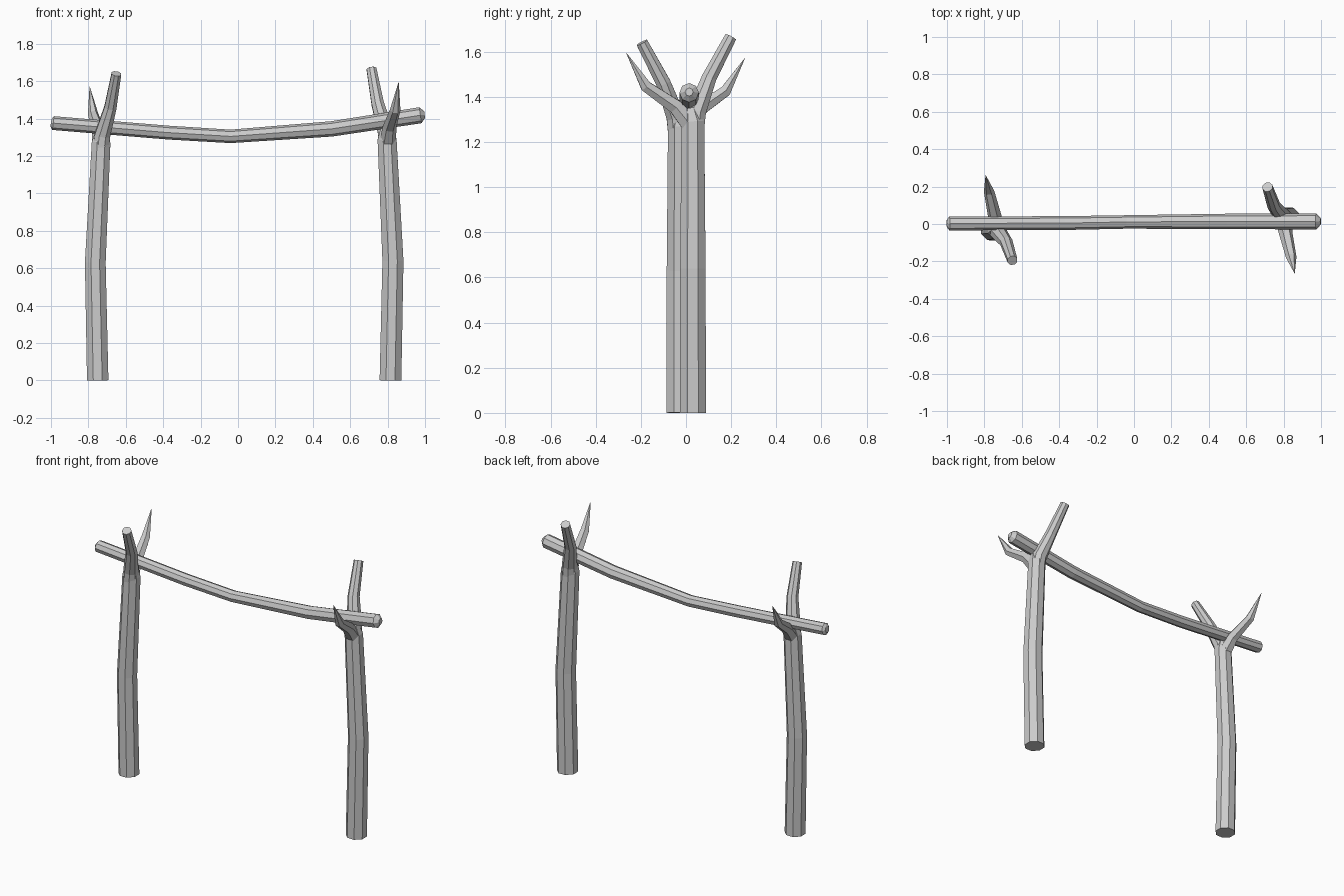
import bpy
import bmesh
from math import cos, sin, pi
from mathutils import Matrix, Vector

cube = bpy.data.objects.get("Cube")
if cube:
    bpy.data.objects.remove(cube, do_unlink=True)

# Single plain grey
grey = bpy.data.materials.new("plain_grey")
grey.use_nodes = True
GREY = (0.6, 0.6, 0.6, 1)
grey.diffuse_color = GREY
grey.node_tree.nodes["Principled BSDF"].inputs["Base Color"].default_value = GREY


def make_branch(name, path, sides, ref, turn=0.0, transform=None):
    """Flat-sided tapered limb through (x, y, z, radius) stations."""
    pts = [Vector(p[:3]) for p in path]
    bm = bmesh.new()
    rings = []
    for i, (p, station) in enumerate(zip(pts, path)):
        ahead = (pts[min(i + 1, len(pts) - 1)] - p).normalized()
        behind = (p - pts[max(i - 1, 0)]).normalized()
        along = (ahead + behind).normalized()
        u = (ref - along * ref.dot(along)).normalized()
        v = along.cross(u)
        ring = []
        for k in range(sides):
            a = 2 * pi * (k + turn) / sides
            ring.append(bm.verts.new(p + (u * cos(a) + v * sin(a)) * station[3]))
        rings.append(ring)
    for low, high in zip(rings, rings[1:]):
        for k in range(sides):
            n = (k + 1) % sides
            bm.faces.new((low[k], low[n], high[n], high[k]))
    bm.faces.new(rings[0][::-1])
    bm.faces.new(rings[-1])
    if transform:
        bm.transform(transform)
    bmesh.ops.recalc_face_normals(bm, faces=bm.faces)
    mesh = bpy.data.meshes.new(name)
    bm.to_mesh(mesh)
    bm.free()
    mesh.materials.append(grey)
    obj = bpy.data.objects.new(name, mesh)
    bpy.context.collection.objects.link(obj)
    return obj


X, Z = Vector((1, 0, 0)), Vector((0, 0, 1))

# Forked post: trunk, blunt prong and pointed prong
TRUNK = [(-0.75, -0.03, 0, 0.062), (-0.763, -0.03, 0.63, 0.06),
         (-0.732, -0.03, 1.27, 0.054), (-0.73, -0.02, 1.33, 0.035)]
BLUNT = [(-0.735, -0.035, 1.22, 0.046), (-0.725, -0.045, 1.31, 0.045),
         (-0.682, -0.1, 1.46, 0.035), (-0.65, -0.195, 1.64, 0.028)]
POINTED = [(-0.735, -0.025, 1.25, 0.045), (-0.745, 0.045, 1.335, 0.036),
           (-0.775, 0.175, 1.425, 0.028), (-0.793, 0.26, 1.57, 0.001)]

# The second post is the first one turned half round and slightly larger
half_turn = (Matrix.Translation((0.054, 0, 0))
             @ Matrix.Rotation(pi, 4, "Z") @ Matrix.Scale(1.015, 4))

for side, move in (("right", None), ("left", half_turn)):
    make_branch(side + "_post", TRUNK, 8, X, 0.5, move)
    make_branch(side + "_blunt_prong", BLUNT, 8, X, 0.5, move)
    make_branch(side + "_pointed_prong", POINTED, 6, X, 0.0, move)

# Sagging crossbar resting in the forks, with shallow end caps
BAR = [(-1.0, 0.003, 1.378, 0.02), (-0.988, 0.003, 1.376, 0.037),
       (-0.37, 0.005, 1.325, 0.037), (-0.04, 0.011, 1.305, 0.036),
       (0.5, 0.014, 1.345, 0.041), (0.975, 0.014, 1.418, 0.043),
       (0.998, 0.014, 1.421, 0.018)]
make_branch("crossbar", BAR, 8, Z)
